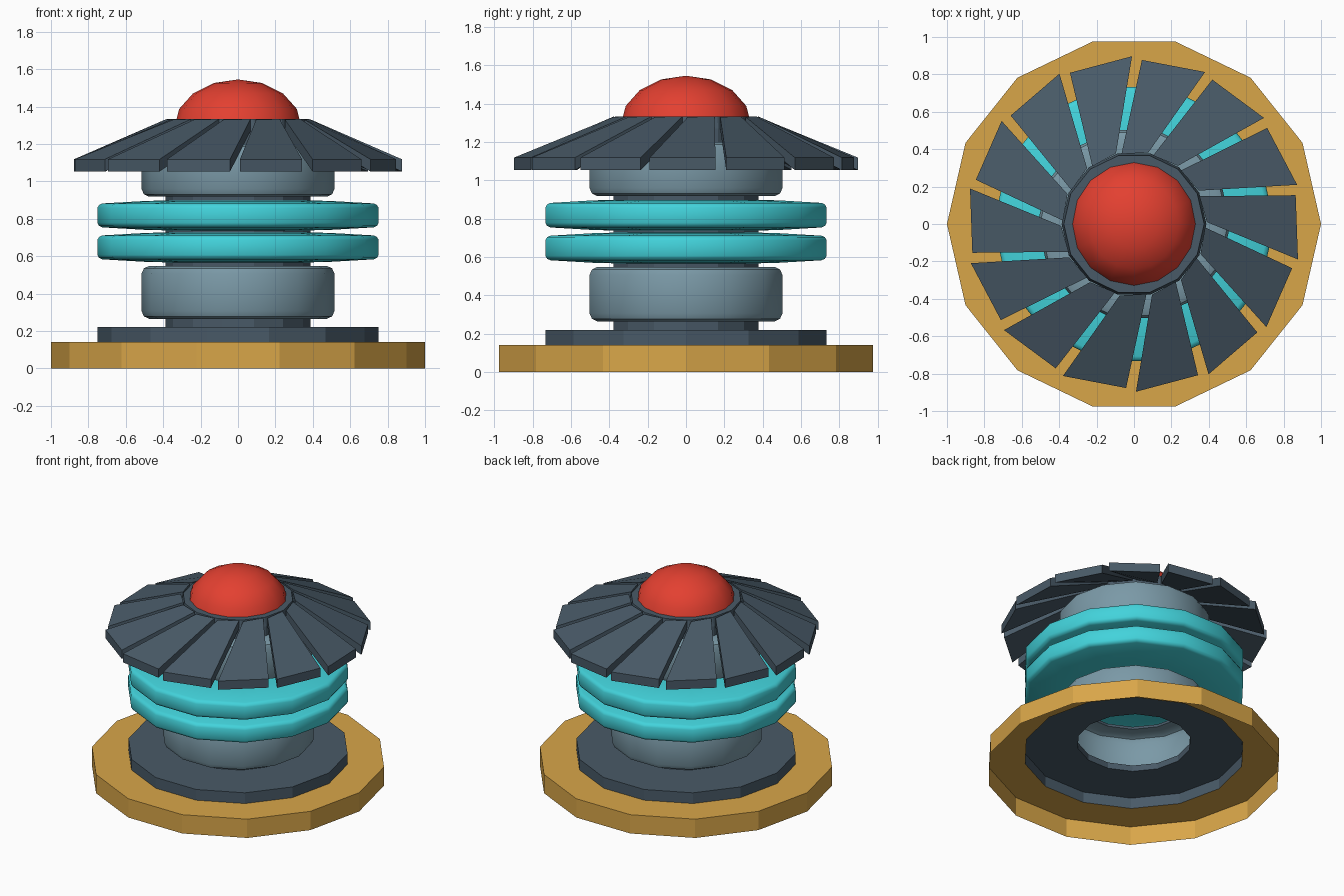
import bpy, bmesh, math

if "Cube" in bpy.data.objects:
    bpy.data.objects.remove(bpy.data.objects["Cube"])

N = 14
STEP = 2 * math.pi / N


def material(name, rgb):
    m = bpy.data.materials.new(name)
    m.diffuse_color = (*rgb, 1)
    m.use_nodes = True
    m.node_tree.nodes["Principled BSDF"].inputs["Base Color"].default_value = m.diffuse_color
    return m


GOLD = material("gold", (0.69, 0.38, 0.066))
DARK = material("dark slate", (0.066, 0.102, 0.136))
STEEL = material("blue grey", (0.196, 0.319, 0.385))
TEAL = material("teal", (0.055, 0.65, 0.71))
RED = material("red", (0.77, 0.051, 0.03))


def finish(bm, name, mat, smooth=None):
    me = bpy.data.meshes.new(name)
    bm.to_mesh(me)
    bm.free()
    me.materials.append(mat)
    ob = bpy.data.objects.new(name, me)
    bpy.context.collection.objects.link(ob)
    if smooth:
        bpy.ops.object.select_all(action='DESELECT')
        ob.select_set(True)
        bpy.context.view_layer.objects.active = ob
        bpy.ops.object.shade_smooth_by_angle(angle=math.radians(smooth))
    return ob


def lathe(name, profile, mat, smooth=None, sides=N, cap=False):
    """Open shell turned around z; the profile runs upward."""
    bm = bmesh.new()
    rings = [[bm.verts.new((r * math.cos(2 * math.pi * i / sides),
                            r * math.sin(2 * math.pi * i / sides), z))
              for i in range(sides)] for r, z in profile]
    for a, b in zip(rings, rings[1:]):
        for i in range(sides):
            j = (i + 1) % sides
            bm.faces.new((a[i], a[j], b[j], b[i]))
    if cap:
        bm.faces.new(rings[-1])
    return finish(bm, name, mat, smooth)


NECK = 0.387

# Stepped base, hollow underneath
lathe("base_ring", [(1, 0), (1, 0.14), (0.75, 0.14)], GOLD)
lathe("base_step", [(0.75, 0.14), (0.75, 0.22), (NECK, 0.22)], DARK)

# Short dark necks between the swollen parts
for i, (z0, z1) in enumerate([(0.22, 0.265), (0.548, 0.567), (0.727, 0.738),
                              (0.898, 0.918)]):
    lathe(f"neck_{i + 1}", [(NECK, z0), (NECK, z1)], DARK)
lathe("upper_neck", [(NECK, 1.2), (NECK, 1.27), (0.375, 1.333)], DARK, cap=True)

# Rounded column drums
for name, z0, z1 in [("lower_drum", 0.265, 0.548), ("upper_drum", 0.918, 1.2)]:
    lathe(name, [(NECK, z0), (0.475, z0), (0.503, z0 + 0.013), (0.516, z0 + 0.042),
                 (0.516, z1 - 0.042), (0.503, z1 - 0.013), (0.475, z1), (NECK, z1)],
          STEEL, 40)

# Teal discs with softened rims
for name, z0, z1 in [("lower_disc", 0.567, 0.727), ("upper_disc", 0.738, 0.898)]:
    lathe(name, [(NECK, z0), (0.5, z0 + 0.003), (0.725, z0 + 0.016), (0.743, z0 + 0.024),
                 (0.752, z0 + 0.04), (0.752, z1 - 0.04), (0.743, z1 - 0.024),
                 (0.725, z1 - 0.016), (0.5, z1 - 0.003), (NECK, z1)],
          TEAL, 40)

# Fan of twisted roof blades: (angle, radius, top height)
corners = [(1.5, 0.39, 1.33), (-12.2, 0.897, 1.118), (10.1, 0.878, 1.118), (23.0, 0.38, 1.333)]
bm = bmesh.new()
for k in range(N):
    pts = [(r * math.cos(math.radians(a) + k * STEP),
            r * math.sin(math.radians(a) + k * STEP), z) for a, r, z in corners]
    top = [bm.verts.new(p) for p in pts]
    low = [bm.verts.new((x, y, z - 0.065)) for x, y, z in pts]
    bm.faces.new(top)
    bm.faces.new(low[::-1])
    for i in range(4):
        j = (i + 1) % 4
        bm.faces.new((top[j], top[i], low[i], low[j]))
bmesh.ops.recalc_face_normals(bm, faces=bm.faces)
finish(bm, "roof_blades", DARK)

# Flattened red dome on top
bm = bmesh.new()
bmesh.ops.create_uvsphere(bm, u_segments=16, v_segments=8, radius=1)
bmesh.ops.delete(bm, geom=[v for v in bm.verts if v.co.z < -0.01], context='VERTS')
for v in bm.verts:
    v.co = (v.co.x * 0.34, v.co.y * 0.34, 1.29 + v.co.z * 0.255)
finish(bm, "dome", RED, 40)
